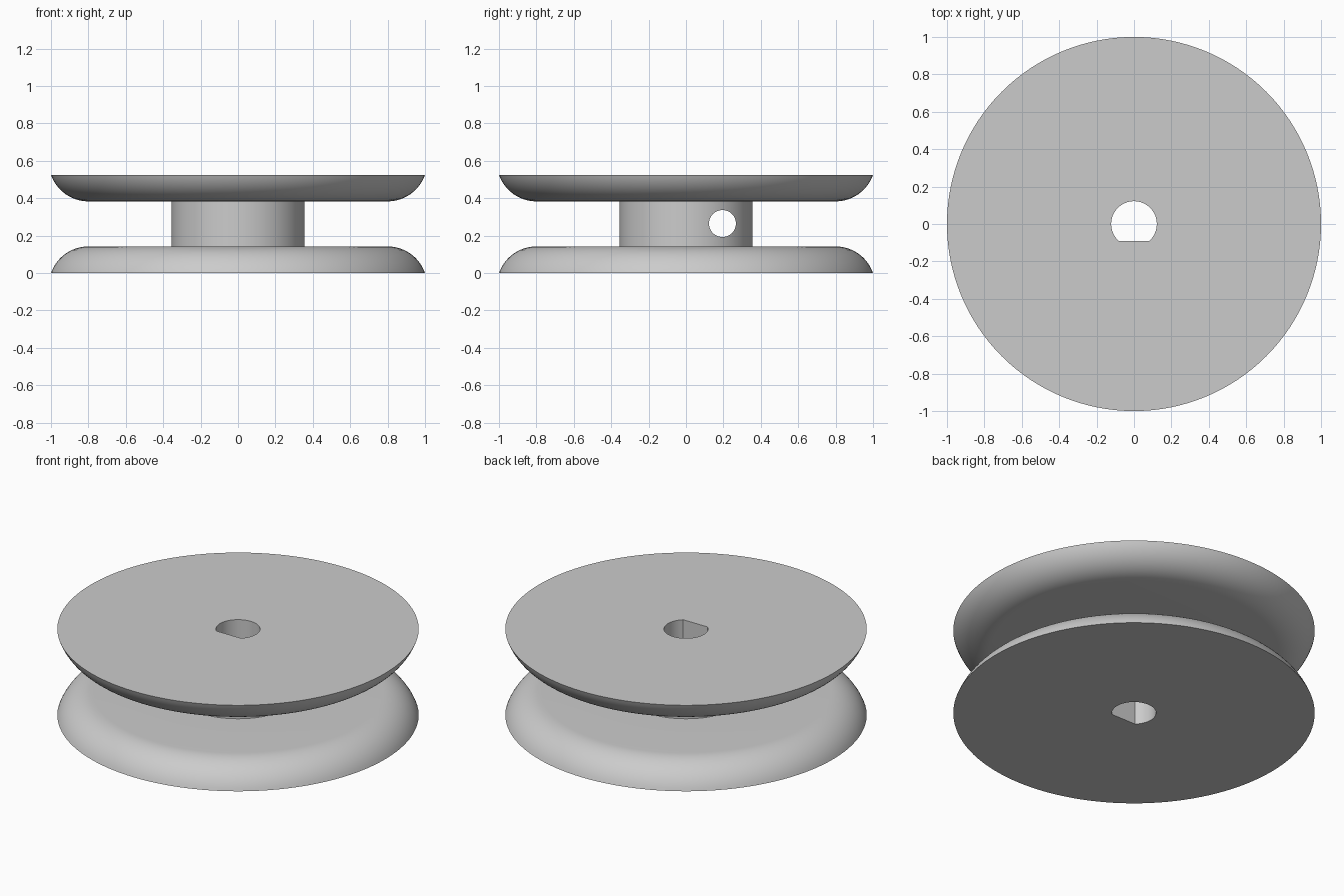
import bpy, bmesh
from math import radians, asin, pi, sin, cos, tau

if "Cube" in bpy.data.objects:
    bpy.data.objects.remove(bpy.data.objects["Cube"], do_unlink=True)

HEIGHT, FLANGE, HUB_R, BORE_R = 0.525, 0.142, 0.355, 0.122
BORE_FLAT = -0.09
ROUND = 0.2            # width of the rounded flange rim
STEPS, SIDES = 14, 128

grey = bpy.data.materials.new("light grey")
grey.use_nodes = True
grey.diffuse_color = (0.6, 0.6, 0.6, 1)
grey.node_tree.nodes["Principled BSDF"].inputs["Base Color"].default_value = (0.6, 0.6, 0.6, 1)


def new_object(name, bm):
    bmesh.ops.recalc_face_normals(bm, faces=bm.faces)
    mesh = bpy.data.meshes.new(name)
    bm.to_mesh(mesh)
    bm.free()
    mesh.materials.append(grey)
    obj = bpy.data.objects.new(name, mesh)
    bpy.context.collection.objects.link(obj)
    return obj


def prism(name, outline, z0, z1):
    """Solid extruded upwards from a closed xy outline."""
    bm = bmesh.new()
    base = bm.faces.new([bm.verts.new((x, y, z0)) for x, y in outline])
    top = bmesh.ops.extrude_face_region(bm, geom=[base])["geom"]
    bmesh.ops.translate(bm, vec=(0, 0, z1 - z0),
                        verts=[g for g in top if isinstance(g, bmesh.types.BMVert)])
    return new_object(name, bm)


def arc(radius, start, end, count):
    return [(radius * cos(start + (end - start) * i / count),
             radius * sin(start + (end - start) * i / count)) for i in range(count + 1)]


# Spool body: rounded rim arc meets the inner flange face tangentially
rim_r = (ROUND ** 2 + FLANGE ** 2) / (2 * FLANGE)
sweep = asin(ROUND / rim_r)
lower = [(1 - ROUND + rim_r * sin(a), FLANGE - rim_r + rim_r * cos(a))
         for a in [sweep * (1 - i / STEPS) for i in range(STEPS + 1)]]
lower.append((HUB_R, FLANGE))
upper = [(r, HEIGHT - z) for r, z in reversed(lower)]
rings = lower + upper

bm = bmesh.new()
loops = [[bm.verts.new((r * cos(tau * i / SIDES), r * sin(tau * i / SIDES), z))
          for i in range(SIDES)] for r, z in rings]
for a, b in zip(loops, loops[1:]):
    for i in range(SIDES):
        j = (i + 1) % SIDES
        bm.faces.new((a[i], a[j], b[j], b[i]))
bm.faces.new(loops[0])
bm.faces.new(loops[-1])
spool = new_object("spool", bm)

# D-shaped shaft bore
flat_angle = asin(BORE_FLAT / BORE_R)
bore = prism("shaft_bore_cutter", arc(BORE_R, flat_angle, pi - flat_angle, 48),
             -0.1, HEIGHT + 0.1)

# Cord hole running sideways through the hub, behind the bore
cord = prism("cord_hole_cutter", arc(0.072, 0, tau, 48)[:-1], -0.6, 0.6)
cord.rotation_euler = (0, radians(90), 0)
cord.location = (0, 0.195, HEIGHT / 2 + 0.002)

bpy.context.view_layer.objects.active = spool
spool.select_set(True)
for cutter in (bore, cord):
    cutter.hide_render = True
    mod = spool.modifiers.new(cutter.name, 'BOOLEAN')
    mod.operation = 'DIFFERENCE'
    mod.solver = 'EXACT'
    mod.object = cutter
    bpy.ops.object.modifier_apply(modifier=mod.name)
    bpy.data.objects.remove(cutter, do_unlink=True)

bpy.ops.object.select_all(action='DESELECT')
spool.select_set(True)
bpy.ops.object.shade_smooth_by_angle(angle=radians(30))
